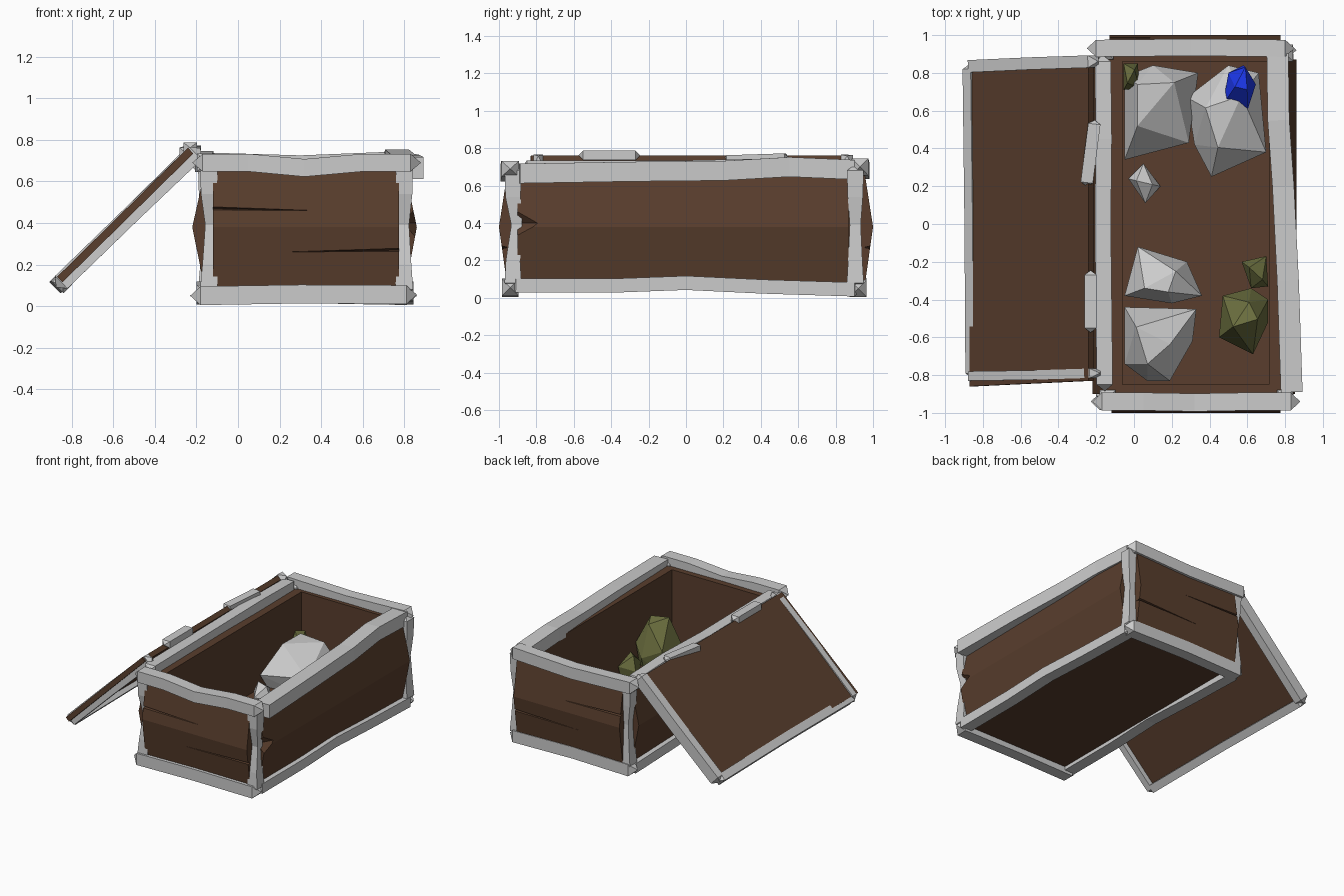
import bpy, bmesh, math
from mathutils import Vector

if "Cube" in bpy.data.objects:
    bpy.data.objects.remove(bpy.data.objects["Cube"])


def material(name, rgb):
    m = bpy.data.materials.new(name)
    m.diffuse_color = (*rgb, 1)
    m.use_nodes = True
    m.node_tree.nodes["Principled BSDF"].inputs["Base Color"].default_value = m.diffuse_color
    return m


WOOD = material("dark_wood", (0.10, 0.048, 0.026))
MOSS = material("moss_green", (0.15, 0.16, 0.05))
BLUE = material("blue_gem", (0.012, 0.04, 0.85))


def finish(name, bm, mat=None):
    bmesh.ops.recalc_face_normals(bm, faces=bm.faces)
    me = bpy.data.meshes.new(name)
    bm.to_mesh(me)
    bm.free()
    ob = bpy.data.objects.new(name, me)
    bpy.context.collection.objects.link(ob)
    if mat:
        me.materials.append(mat)
    return ob


def beam(name, pts, w, h, scales=None, up=(0, 0, 1), tip=0.035):
    """Rough four-sided beam along pts with pointed ends; w is across, h along up."""
    pts = [Vector(p) for p in pts]
    scales = scales or [1] * len(pts)
    axis = (pts[-1] - pts[0]).normalized()
    side = axis.cross(Vector(up)).normalized()
    top = side.cross(axis)
    bm = bmesh.new()
    rings = []
    for p, s in zip(pts, scales):
        rings.append([bm.verts.new(p + side * (w / 2 * a * s) + top * (h / 2 * b * s))
                      for a, b in ((-1, -1), (1, -1), (1, 1), (-1, 1))])
    for r0, r1 in zip(rings, rings[1:]):
        for i in range(4):
            j = (i + 1) % 4
            bm.faces.new((r0[i], r0[j], r1[j], r1[i]))
    for ring, p, d in ((rings[0], pts[0], -tip), (rings[-1], pts[-1], tip)):
        v = bm.verts.new(p + axis * d)
        for i in range(4):
            bm.faces.new((ring[i], ring[(i + 1) % 4], v))
    return finish(name, bm)


def hull(name, points, mat=None):
    bm = bmesh.new()
    for p in points:
        bm.verts.new(p)
    res = bmesh.ops.convex_hull(bm, input=bm.verts)
    junk = {g for g in res["geom_interior"] + res["geom_unused"] if isinstance(g, bmesh.types.BMVert)}
    bmesh.ops.delete(bm, geom=list(junk), context='VERTS')
    bmesh.ops.dissolve_limit(bm, angle_limit=0.02, verts=bm.verts, edges=bm.edges)
    return finish(name, bm, mat)


def wall(name, along, inner, outer, bulge, a, b):
    """Plank wall folded outwards at mid height, running along 'x' or 'y'."""
    prof = [(inner, 0.06), (outer, 0.06), (bulge, 0.38), (outer, 0.67), (inner, 0.67)]
    return hull(name, [(t, d, z) if along == 'x' else (d, t, z)
                       for t in (a, b) for d, z in prof], WOOD)


def notch(target, name, points):
    """Splintered crack cut with a hidden wedge."""
    cutter = hull(name, points)
    cutter.hide_render = True
    cutter.hide_set(True)
    mod = target.modifiers.new("crack", 'BOOLEAN')
    mod.operation = 'DIFFERENCE'
    mod.object = cutter
    mod.solver = 'EXACT'


# Box walls and floor
front = wall("front_wall", 'x', -0.85, -0.955, -1.0, -0.12, 0.775)
back = wall("back_wall", 'x', 0.86, 0.955, 1.0, -0.13, 0.775)
right = wall("right_wall", 'y', 0.715, 0.80, 0.86, -0.9, 0.87)
left = wall("left_wall", 'y', -0.06, -0.155, -0.22, -0.9, 0.89)
hull("floor", [(x, y, z) for x in (-0.15, 0.8) for y in (-0.92, 0.92) for z in (0.055, 0.12)], WOOD)

# Cracks in the planks
for s, w, tag in ((-1, front, "front"), (1, back, "back")):
    for x0, x1, z in ((-0.16, 0.35, 0.47), (0.80, 0.2, 0.27)):
        notch(w, f"{tag}_crack_cutter_{int(z * 100)}",
              [(x0, s * 0.95, z), (x0, s * 1.03, z + 0.02), (x0, s * 1.03, z - 0.015),
               (x1, s * 1.03, z - 0.01), (x1, s * 0.985, z - 0.01)])
notch(right, "right_chip_cutter", [(0.9, -0.92, 0.54), (0.9, -0.92, 0.27), (0.78, -0.92, 0.4),
                                   (0.9, -0.72, 0.40), (0.83, -0.85, 0.4)])

# Corner posts, pinched in the middle
for n, x, y in (("front_left", -0.14, -0.925), ("front_right", 0.80, -0.925),
                ("back_left", -0.15, 0.915), ("back_right", 0.80, 0.905)):
    cx, cy = (0.01 if x < 0 else -0.005), (0.02 if y < 0 else 0.0)
    beam(n + "_post", [(x, y, 0.08), (x + cx / 2, y, 0.2), (x + cx, y + cy, 0.39),
                       (x, y, 0.54), (x, y, 0.68)],
         0.085, 0.09, [1, 0.85, 0.65, 0.9, 1], up=(0, 1, 0))

# Upper rails
beam("front_top_rail", [(-0.17, -0.94, 0.69), (0.05, -0.94, 0.69), (0.32, -0.945, 0.665),
                        (0.6, -0.94, 0.69), (0.83, -0.94, 0.69)], 0.095, 0.085, tip=0.05)
beam("back_top_rail", [(-0.2, 0.93, 0.695), (0.3, 0.935, 0.68), (0.8, 0.93, 0.70)], 0.09, 0.09, tip=0.05)
beam("right_top_rail", [(0.835, -0.89, 0.665), (0.815, -0.3, 0.675), (0.79, 0.2, 0.68),
                        (0.765, 0.55, 0.70), (0.76, 0.9, 0.685)], 0.115, 0.105, tip=0)
beam("left_top_rail", [(-0.155, -0.85, 0.69), (-0.165, 0, 0.69), (-0.16, 0.45, 0.70),
                       (-0.165, 0.86, 0.69)], 0.085, 0.09)

# Lower rails
beam("front_bottom_rail", [(-0.18, -0.94, 0.05), (0.3, -0.94, 0.058), (0.81, -0.94, 0.055)], 0.09, 0.09, tip=0.05)
beam("back_bottom_rail", [(-0.18, 0.92, 0.05), (0.3, 0.92, 0.06), (0.81, 0.92, 0.05)], 0.09, 0.09, tip=0.05)
for n, x in (("left", -0.155), ("right", 0.80)):
    beam(n + "_bottom_rail", [(x, -0.91, 0.065), (x, -0.4, 0.065), (x, 0, 0.08),
                              (x, 0.42, 0.06), (x, 0.9, 0.045)], 0.09, 0.075)

# Open lid leaning on the left side
slope = Vector((0.635, 0, 0.625)).normalized()
normal = Vector((-slope.z, 0, slope.x))
lid_corners = [(-0.855, -0.86, 0.125), (-0.225, -0.83, 0.745), (-0.225, 0.85, 0.745), (-0.855, 0.83, 0.125)]
lid = hull("lid_panel", [Vector(c) + normal * t for c in lid_corners for t in (-0.015, 0.022)], WOOD)
beam("lid_front_rail", [(-0.85, -0.805, 0.115), (-0.52, -0.80, 0.435), (-0.205, -0.79, 0.735)],
     0.05, 0.085, up=normal)
beam("lid_back_rail", [(-0.85, 0.835, 0.115), (-0.52, 0.85, 0.435), (-0.215, 0.86, 0.735)],
     0.065, 0.085, up=normal)
beam("lid_lower_rail", [(-0.845, -0.79, 0.11), (-0.85, 0, 0.115), (-0.86, 0.82, 0.11)],
     0.06, 0.075, up=normal)

# Hinges
beam("hinge_front", [(-0.23, -0.55, 0.762), (-0.23, -0.27, 0.762)], 0.065, 0.05, tip=0.025)
beam("hinge_back", [(-0.25, 0.22, 0.74), (-0.21, 0.53, 0.75)], 0.065, 0.045, tip=0.02)


def rock(name, outline, low, high, mat=None, lean=(0, 0), flat=0.5):
    """Faceted boulder: outline at mid height, smaller base and crown."""
    cx = sum(p[0] for p in outline) / len(outline)
    cy = sum(p[1] for p in outline) / len(outline)
    pts = []
    for i, (x, y) in enumerate(outline):
        wob = 0.12 * math.sin(i * 2.4)
        mid = low + (high - low) * (0.4 + wob)
        pts.append((x, y, mid))
        pts.append((cx + (x - cx) * 0.8, cy + (y - cy) * 0.8, low))
        if i % 2 == 0:
            pts.append((cx + lean[0] + (x - cx) * flat, cy + lean[1] + (y - cy) * flat,
                        high - abs(wob) * (high - low) * 0.6))
    return hull(name, pts, mat)


# Loose rocks inside
rock("rock_back_left", [(-0.05, 0.34), (0.29, 0.43), (0.34, 0.8), (0.1, 0.84), (-0.05, 0.78)], 0.1, 0.42, lean=(-0.02, 0.03))
rock("rock_back_right", [(0.28, 0.67), (0.5, 0.84), (0.66, 0.8), (0.70, 0.38), (0.41, 0.25), (0.32, 0.42)], 0.1, 0.40)
rock("pebble", [(-0.03, 0.24), (0.05, 0.32), (0.14, 0.2), (0.06, 0.11)], 0.1, 0.24)
rock("rock_front_upper", [(-0.05, -0.38), (0.02, -0.12), (0.28, -0.2), (0.36, -0.38), (0.2, -0.42)], 0.1, 0.38)
rock("rock_front_left", [(-0.05, -0.44), (0.33, -0.45), (0.31, -0.62), (0.19, -0.83), (0.07, -0.83), (-0.05, -0.74)], 0.1, 0.42, lean=(-0.03, 0))
rock("green_rock_large", [(0.45, -0.6), (0.47, -0.38), (0.62, -0.34), (0.71, -0.4), (0.71, -0.52), (0.63, -0.69)], 0.1, 0.47, MOSS)
rock("green_rock_small", [(0.57, -0.2), (0.62, -0.34), (0.71, -0.33), (0.70, -0.17)], 0.1, 0.27, MOSS)
rock("green_rock_corner", [(-0.055, 0.71), (0.03, 0.72), (0.02, 0.85), (-0.055, 0.85)], 0.2, 0.42, MOSS)

# Blue gem resting on a boulder
rock("blue_gem", [(0.47, 0.63), (0.50, 0.8), (0.58, 0.84), (0.645, 0.74), (0.60, 0.60)], 0.26, 0.46, BLUE, lean=(0.02, 0.05))
